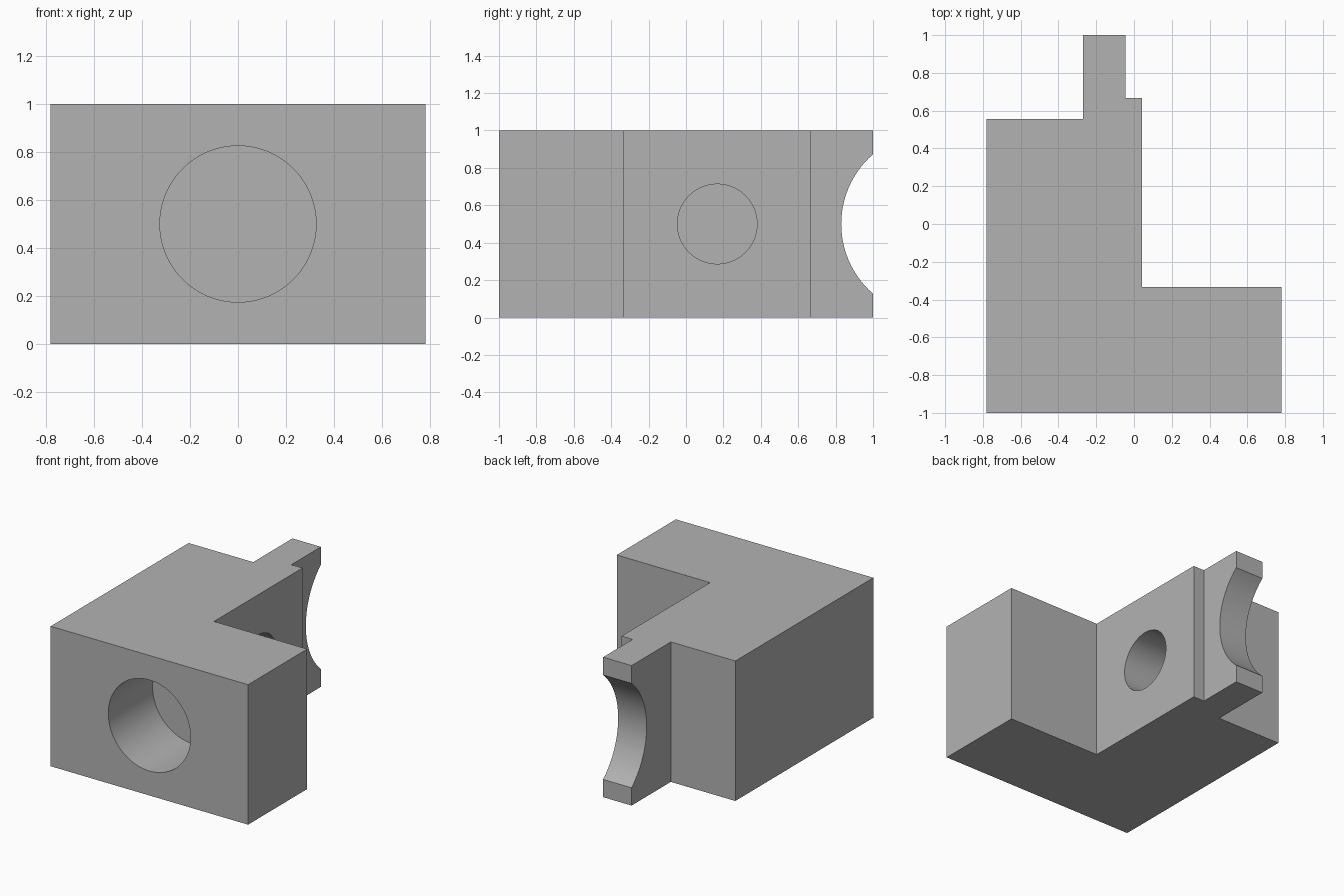
import bpy
import bmesh
from math import pi, radians

default = bpy.data.objects.get("Cube")
if default:
    bpy.data.objects.remove(default, do_unlink=True)

HEIGHT = 1.0

grey = bpy.data.materials.new("mid grey")
grey.use_nodes = True
COLOUR = (0.45, 0.45, 0.45, 1)
grey.diffuse_color = COLOUR
grey.node_tree.nodes["Principled BSDF"].inputs["Base Color"].default_value = COLOUR


def extrude_outline(name, outline, height):
    """Extrude a counter-clockwise plan outline up from the ground."""
    mesh = bpy.data.meshes.new(name)
    bm = bmesh.new()
    base = bm.faces.new([bm.verts.new((x, y, 0)) for x, y in outline])
    top = bmesh.ops.extrude_face_region(bm, geom=[base])
    verts = [v for v in top["geom"] if isinstance(v, bmesh.types.BMVert)]
    bmesh.ops.translate(bm, verts=verts, vec=(0, 0, height))
    bmesh.ops.recalc_face_normals(bm, faces=bm.faces)
    bm.to_mesh(mesh)
    bm.free()
    mesh.materials.append(grey)
    obj = bpy.data.objects.new(name, mesh)
    bpy.context.collection.objects.link(obj)
    return obj


def bore(target, name, radius, length, centre, rotation):
    """Cut a round hole into the target and discard the cutter."""
    bpy.ops.mesh.primitive_cylinder_add(
        vertices=96, radius=radius, depth=length, location=centre, rotation=rotation)
    cutter = bpy.context.object
    cutter.name = name
    cutter.hide_render = True
    cutter.data.materials.append(grey)
    mod = target.modifiers.new(name, 'BOOLEAN')
    mod.operation = 'DIFFERENCE'
    mod.solver = 'EXACT'
    mod.object = cutter
    bpy.ops.object.select_all(action='DESELECT')
    target.select_set(True)
    bpy.context.view_layer.objects.active = target
    bpy.ops.object.modifier_apply(modifier=name)
    bpy.data.objects.remove(cutter, do_unlink=True)


# L-shaped block with a stepped tongue at the back
block = extrude_outline("bracket_block", [
    (-0.78, -1), (0.78, -1), (0.78, -0.333), (0.043, -0.333), (0.043, 0.667),
    (-0.045, 0.667), (-0.045, 1), (-0.27, 1), (-0.27, 0.557), (-0.78, 0.557),
], HEIGHT)

ALONG_Y = (pi / 2, 0, 0)
ALONG_X = (0, pi / 2, 0)
MID = HEIGHT / 2

# Blind hole in the front, 0.5 deep
bore(block, "front_hole", 0.325, 1.0, (0, -1, MID), ALONG_Y)
# Blind hole in the inner side wall
bore(block, "side_hole", 0.213, 1.0, (0.043, 0.167, MID), ALONG_X)
# Concave notch across the end of the tongue
bore(block, "tongue_notch", 0.494, 1.0, (-0.16, 1.324, MID), ALONG_X)

bpy.ops.object.shade_smooth_by_angle(angle=radians(30))
